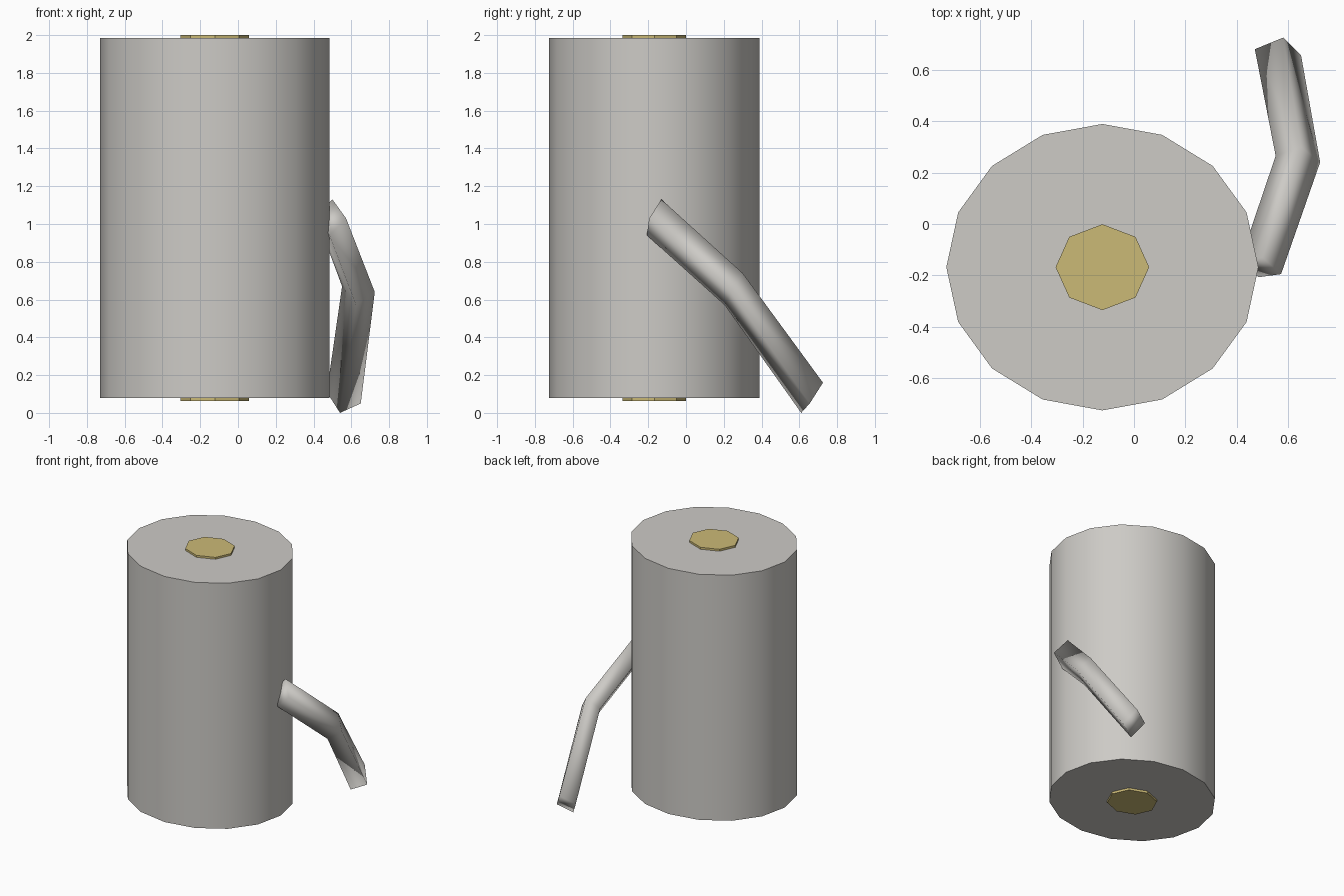
import bpy, bmesh, math
from mathutils import Vector

if "Cube" in bpy.data.objects:
    bpy.data.objects.remove(bpy.data.objects["Cube"])

CX, CY = -0.123, -0.168  # shared axis of drum and rod


def material(name, rgb):
    m = bpy.data.materials.new(name)
    m.diffuse_color = (*rgb, 1)
    m.use_nodes = True
    m.node_tree.nodes["Principled BSDF"].inputs["Base Color"].default_value = m.diffuse_color
    return m


def loft(name, rings, mat, smooth_angle):
    """Skin a list of equal-sized rings and close both ends."""
    bm = bmesh.new()
    loops = [[bm.verts.new(p) for p in ring] for ring in rings]
    n = len(loops[0])
    for low, high in zip(loops, loops[1:]):
        for i in range(n):
            j = (i + 1) % n
            bm.faces.new((low[i], low[j], high[j], high[i]))
    bm.faces.new(loops[0][::-1])
    bm.faces.new(loops[-1])
    bmesh.ops.recalc_face_normals(bm, faces=bm.faces)
    mesh = bpy.data.meshes.new(name)
    bm.to_mesh(mesh)
    bm.free()
    mesh.materials.append(mat)
    ob = bpy.data.objects.new(name, mesh)
    bpy.context.collection.objects.link(ob)
    bpy.ops.object.select_all(action='DESELECT')
    ob.select_set(True)
    bpy.context.view_layer.objects.active = ob
    if smooth_angle is None:
        bpy.ops.object.shade_smooth()
    else:
        bpy.ops.object.shade_smooth_by_angle(angle=math.radians(smooth_angle))
    return ob


def oval(rx, ry, z, sides):
    return [(CX + rx * math.cos(math.tau * i / sides),
             CY + ry * math.sin(math.tau * i / sides), z) for i in range(sides)]


grey = material("warm grey", (0.61, 0.595, 0.565))
gold = material("dull gold", (0.60, 0.49, 0.18))

# Sixteen-sided slightly oval drum
loft("drum", [oval(0.607, 0.557, z, 16) for z in (0.08, 1.985)], grey, 35)

# Eight-sided rod showing at both ends
loft("centre_rod", [oval(0.182, 0.167, z, 8) for z in (0.063, 2.0)], gold, 35)

# Bent square handle: three corners of each section, the fourth completes it
sections = [
    ((0.485, -0.207, 0.94), (0.572, -0.195, 1.03), (0.50, -0.13, 1.13)),
    ((0.625, 0.205, 0.57), (0.724, 0.24, 0.64), (0.65, 0.30, 0.74)),
    ((0.54, 0.61, 0.0), (0.65, 0.655, 0.05), (0.58, 0.725, 0.16)),
]
rings = []
for a, b, c in sections:
    a, b, c = Vector(a), Vector(b), Vector(c)
    rings.append([a, b, c, a + c - b])
loft("handle", rings, grey, None)
